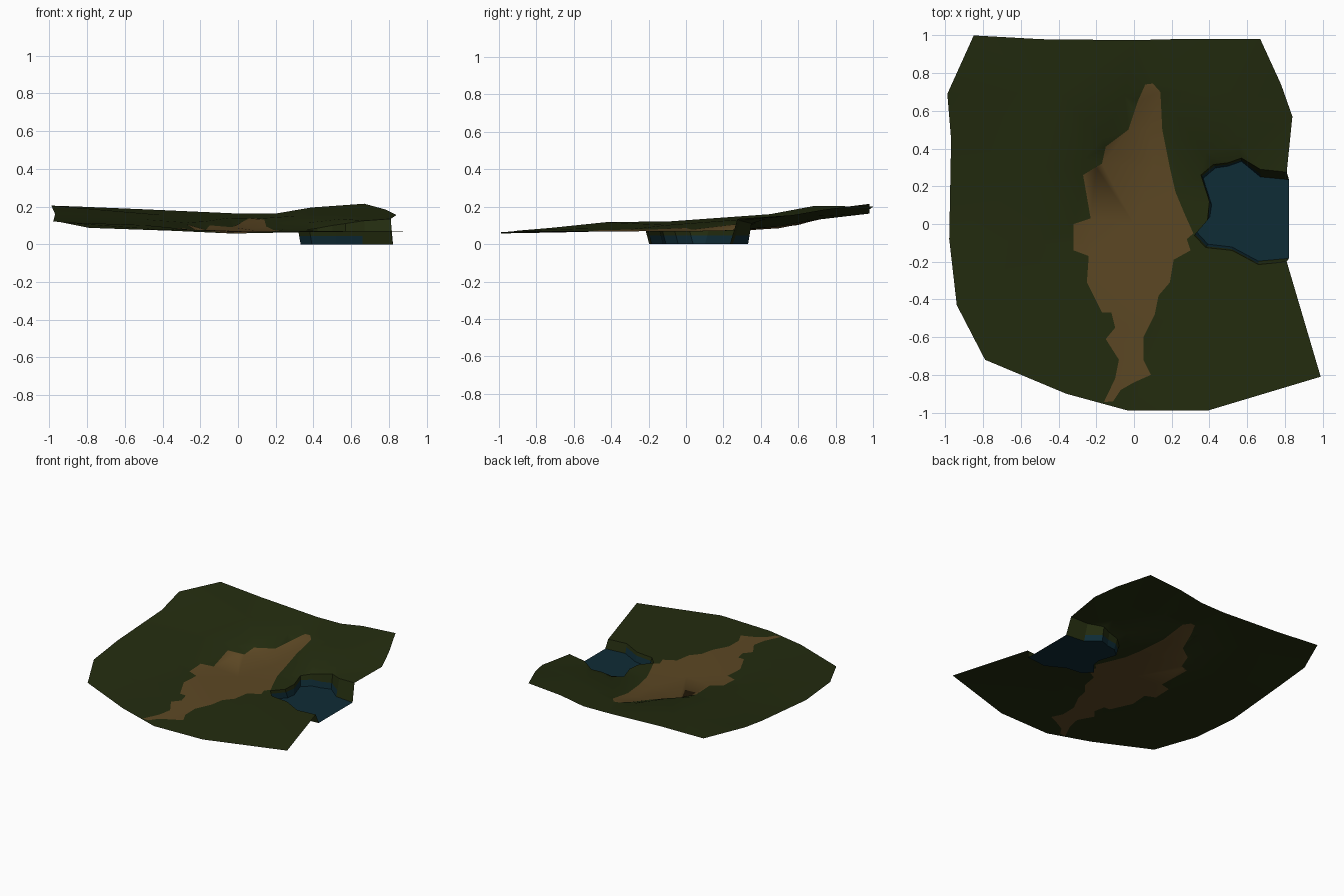
import bpy, math
from mathutils import Vector
from mathutils.geometry import delaunay_2d_cdt
from mathutils.bvhtree import BVHTree

if "Cube" in bpy.data.objects:
    bpy.data.objects.remove(bpy.data.objects["Cube"])

# ---- land border (x, y, z), clockwise from pond's front corner to its back corner
BORDER = [(.81, -.20, .07), (.99, -.81, .07), (.39, -.99, .065), (-.03, -.99, .057),
          (-.36, -.90, .072), (-.79, -.72, .087), (-.94, -.43, .117), (-.98, -.08, .122),
          (-.97, .45, .16), (-.99, .69, .205), (-.85, 1.0, .20), (-.49, .98, .185),
          (0, .975, .163), (.2, .98, .163), (.39, .98, .195), (.67, .98, .215),
          (.78, .74, .185), (.84, .57, .155), (.81, .275, .135)]
# ---- pond rim, continuing from back corner round to front corner
RIM = [(.67, .29, .125), (.57, .35, .11), (.50, .325, .10), (.42, .315, .085),
       (.355, .26, .075), (.40, .12, .072), (.39, .02, .07), (.32, -.06, .07),
       (.38, -.125, .07), (.52, -.14, .07), (.66, -.215, .07)]
# ---- ground heights inside
GROUND = [(.10, .74, .135), (.08, .5, .085), (.1, .3, .072), (0, 0, .07), (.05, -.4, .068),
          (0, -.7, .062), (-.2, .3, .075), (-.11, .39, .08), (0, .6, .102),
          (-.27, .34, .115), (-.17, .45, .122), (-.05, .68, .14), (-.5, .3, .132),
          (-.5, -.1, .102), (-.5, -.5, .085), (-.4, .7, .155), (.3, .7, .15),
          (.38, .38, .115), (.55, .43, .135), (.55, .62, .16), (.25, .33, .082),
          (-.3, -.05, .08), (.3, -.4, .07), (.6, -.5, .07), (.2, .6, .115)]
# ---- bare dirt patch outline
DIRT = [(.10, .745), (.14, .70), (.15, .5), (.19, .3), (.22, .17), (.27, .05), (.315, -.05),
        (.28, -.08), (.30, -.14), (.21, -.19), (.19, -.31), (.13, -.38), (.11, -.48),
        (.05, -.6), (.05, -.72), (.09, -.80), (0, -.84), (-.07, -.88), (-.11, -.94),
        (-.16, -.945), (-.10, -.82), (-.08, -.72), (-.15, -.61), (-.10, -.55),
        (-.12, -.47), (-.17, -.47), (-.25, -.31), (-.24, -.17), (-.32, -.14),
        (-.32, 0), (-.23, .03), (-.27, .26), (-.17, .32), (-.15, .41), (-.03, .5),
        (.02, .65), (.06, .74)]


def material(name, rgb):
    m = bpy.data.materials.new(name)
    m.diffuse_color = (*rgb, 1)
    m.use_nodes = True
    m.node_tree.nodes["Principled BSDF"].inputs["Base Color"].default_value = m.diffuse_color
    return m


GRASS = material("grass_green", (.017, .025, .0048))
EARTH = material("dirt_brown", (.108, .064, .0175))
WATER = material("water_blue", (.0047, .025, .037))


def inside(p, loop):
    hit = False
    for a, b in zip(loop, loop[1:] + loop[:1]):
        if (a[1] > p[1]) != (b[1] > p[1]):
            if p[0] < a[0] + (p[1] - a[1]) / (b[1] - a[1]) * (b[0] - a[0]):
                hit = not hit
    return hit


def ring(n, start=0):
    return [(start + i, start + (i + 1) % n) for i in range(n)]


def triangulate(points, edges, outline):
    """Constrained triangles, kept only inside the outline."""
    r = delaunay_2d_cdt([Vector(p[:2]) for p in points], edges, [], 0, 1e-5)
    tris = []
    for f in r[2]:
        c = sum((r[0][i] for i in f), Vector((0, 0))) / len(f)
        if inside(c, outline):
            a, b, d = (r[0][i] for i in f[:3])
            f = list(f)
            tris.append(f if (b - a).cross(d - a) > 0 else f[::-1])
    return r[0], tris


def make(name, verts, faces, mats, rule, smooth=True):
    me = bpy.data.meshes.new(name)
    me.from_pydata(verts, [], faces)
    for m in mats:
        me.materials.append(m)
    for p in me.polygons:
        p.material_index = rule(p.center)
        p.use_smooth = smooth
    ob = bpy.data.objects.new(name, me)
    bpy.context.collection.objects.link(ob)
    return ob


# ---- terrain: coarse height sheet first, then the final sheet with the dirt cut in
outline = BORDER + RIM
control = outline + GROUND
n = len(outline)


def known(p):
    q = min(control, key=lambda c: math.hypot(c[0] - p[0], c[1] - p[1]))
    return q[2] if math.hypot(q[0] - p[0], q[1] - p[1]) < 1e-3 else None


v2, tris = triangulate(control, ring(n), outline)
sheet = BVHTree.FromPolygons([(p.x, p.y, known(p) or .08) for p in v2], tris)


def height(p):
    z = known(p)
    if z is None:
        hit = sheet.ray_cast(Vector((p[0], p[1], 1)), Vector((0, 0, -1)))[0]
        z = hit.z if hit else sheet.find_nearest(Vector((p[0], p[1], .08)))[0].z
    return z


v2, tris = triangulate(control + DIRT, ring(n) + ring(len(DIRT), len(control)), outline)
make("terrain", [(p.x, p.y, height(p)) for p in v2], tris, [GRASS, EARTH],
     lambda c: 1 if inside(c, DIRT) else 0)

# ---- pond banks: rim down to the floor, in two bands (grass above, wet below)
top = [BORDER[-1]] + RIM + [BORDER[0]]
mid_x, mid_y = .62, .06
floor = []
for x, y, z in top:
    inset = .04 if (x > .6 and y > 0) else .018
    dy = -inset if y > mid_y else inset
    floor.append((x + (.012 if x < .45 or x > .8 else 0), y + dy, 0))
middle = [tuple(Vector(a).lerp(Vector(b), 1 - .045 / a[2])) for a, b in zip(top, floor)]
k = len(top)
banks = [(r + i, r + i + 1, r + k + i + 1, r + k + i) for r in (0, k) for i in range(k - 1)]
make("pond_banks", top + middle + floor, banks, [GRASS, WATER],
     lambda c: 1 if c.z < .045 and c.x < .68 else 0, False)

# ---- pond water at the bottom
make("pond_water", floor, [list(range(k))], [WATER], lambda c: 0, False)
